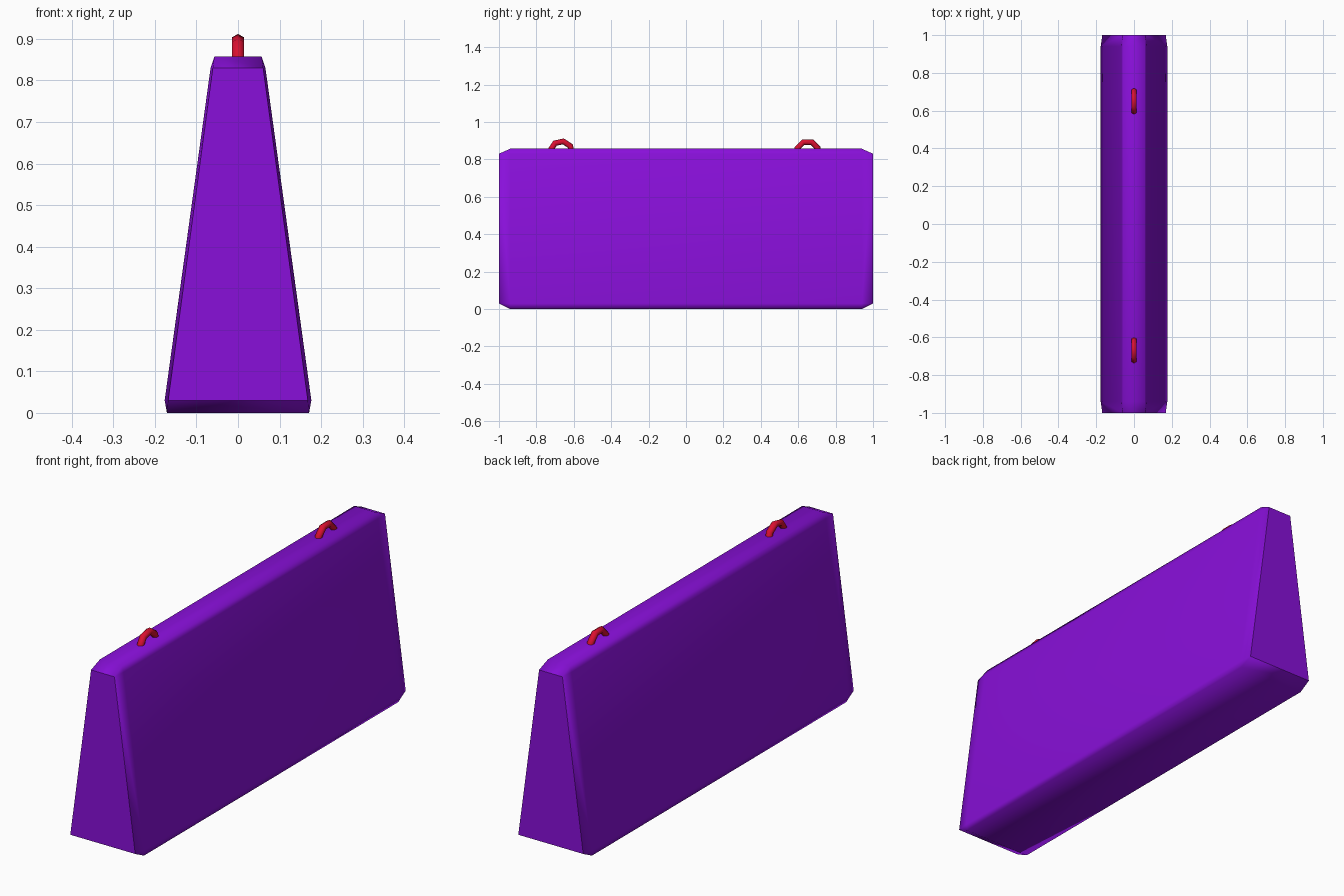
import bpy, bmesh, math

if "Cube" in bpy.data.objects:
    bpy.data.objects.remove(bpy.data.objects["Cube"])


def material(name, rgb):
    m = bpy.data.materials.new(name)
    m.diffuse_color = (*rgb, 1)
    m.use_nodes = True
    m.node_tree.nodes["Principled BSDF"].inputs["Base Color"].default_value = m.diffuse_color
    return m


purple = material("purple", (0.25, 0.005, 0.70))
red = material("red", (0.70, 0.005, 0.03))

# Barrier body: tapered block with chamfered edges, hulled from half profiles (x, z)
end_profile = [(0.168, 0.03), (0.0605, 0.83)]
mid_profile = [(0.171, 0.0), (0.1765, 0.03), (0.066, 0.83), (0.057, 0.857)]
bm = bmesh.new()
for y, profile in ((1.0, end_profile), (0.94, mid_profile)):
    for x, z in profile:
        for sx in (-1, 1):
            for sy in (-1, 1):
                bm.verts.new((sx * x, sy * y, z))
bmesh.ops.convex_hull(bm, input=bm.verts)
bmesh.ops.dissolve_limit(bm, angle_limit=math.radians(2), verts=bm.verts, edges=bm.edges)
bmesh.ops.recalc_face_normals(bm, faces=bm.faces)
for f in bm.faces:
    f.smooth = True
# Only the flat end faces have crisp borders
for f in bm.faces:
    if abs(f.normal.y) > 0.99:
        for e in f.edges:
            e.smooth = False
mesh = bpy.data.meshes.new("barrier_body")
bm.to_mesh(mesh)
bm.free()
mesh.materials.append(purple)
body = bpy.data.objects.new("barrier_body", mesh)
bpy.context.collection.objects.link(body)

# Lifting loops: low-poly rings half sunk into the top; the front one leans a little
for name, y, lean in (("front_lifting_loop", -0.667, 12), ("back_lifting_loop", 0.65, 0)):
    bpy.ops.mesh.primitive_torus_add(major_segments=8, minor_segments=6,
                                     major_radius=0.059, minor_radius=0.016)
    loop = bpy.context.object
    loop.name = name
    loop.rotation_mode = 'ZYX'
    loop.rotation_euler = (math.radians(22.5 + lean), math.pi / 2, 0)
    loop.location = (0, y, 0.838)
    loop.data.materials.append(red)
    bpy.ops.object.shade_smooth()
